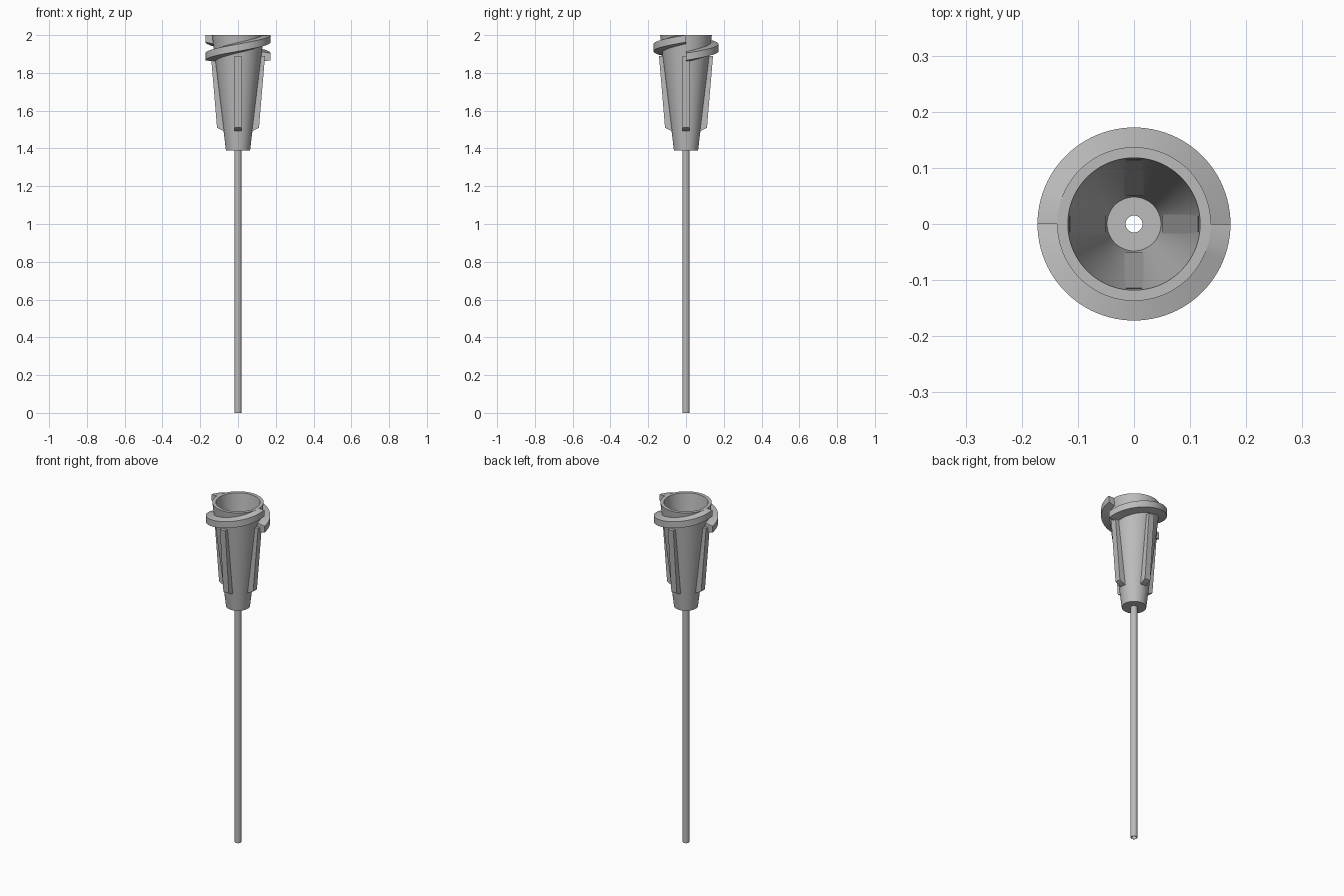
import bpy, bmesh, math

cube = bpy.data.objects.get("Cube")
if cube:
    bpy.data.objects.remove(cube, do_unlink=True)


def material(name, value):
    mat = bpy.data.materials.new(name)
    mat.use_nodes = True
    color = (value, value, value, 1)
    mat.diffuse_color = color
    mat.node_tree.nodes["Principled BSDF"].inputs["Base Color"].default_value = color
    return mat


GREY = material("plain grey", 0.5)


def finish(name, bm):
    bmesh.ops.recalc_face_normals(bm, faces=bm.faces)
    mesh = bpy.data.meshes.new(name)
    bm.to_mesh(mesh)
    bm.free()
    mesh.materials.append(GREY)
    obj = bpy.data.objects.new(name, mesh)
    bpy.context.collection.objects.link(obj)
    bpy.ops.object.select_all(action="DESELECT")
    obj.select_set(True)
    bpy.context.view_layer.objects.active = obj
    bpy.ops.object.shade_smooth_by_angle(angle=math.radians(30))
    return obj


def bridge(bm, a, b):
    for i in range(len(a)):
        j = (i + 1) % len(a)
        bm.faces.new((a[i], a[j], b[j], b[i]))


def sweep(name, sections, closed):
    """Skin a list of (angle, [(radius, z), ...]) cross-sections."""
    bm = bmesh.new()
    rings = [[bm.verts.new((r * math.cos(a), r * math.sin(a), z)) for r, z in pts]
             for a, pts in sections]
    for a, b in zip(rings, rings[1:]):
        bridge(bm, a, b)
    if closed:
        bridge(bm, rings[-1], rings[0])
    else:
        bm.faces.new(rings[0])
        bm.faces.new(rings[-1])
    return finish(name, bm)


def lathe(name, profile, steps):
    return sweep(name, [(math.tau * i / steps, profile) for i in range(steps)], True)


# Hollow tapered hub with a flat floor inside
lathe("hub", [(0.016, 1.39), (0.064, 1.39), (0.137, 2.0),
              (0.118, 2.0), (0.048, 1.45), (0.016, 1.45)], 96)

# Thin open tube
lathe("needle_tube", [(0.018, 0), (0.018, 1.45), (0.015, 1.45), (0.015, 0)], 32)

# Two half-turn thread ridges, trimmed level at the rim and the start
STEPS = 48
for side, start in (("front", math.pi), ("back", 0)):
    sections = []
    for i in range(STEPS + 1):
        t = i / STEPS
        mid = 1.885 + 0.097 * t
        pts = [(0.116 + 0.017 * t, mid - 0.028), (0.172, mid - 0.019),
               (0.172, mid + 0.019), (0.122 + 0.01 * t, mid + 0.028)]
        sections.append((start + math.pi * t,
                         [(r, min(2.0, max(1.86, z))) for r, z in pts]))
    sweep(side + "_thread", sections, False)

# Four grip ribs whose inner faces show slightly inside the hub
RIB = [(0.111, 1.51), (0.143, 1.89), (0.122, 1.89),
       (0.1145, 1.98), (0.0505, 1.49), (0.072, 1.49)]
HALF = 0.0175
for k, side in enumerate(("left", "back", "right", "front")):
    c, s = math.cos(k * math.pi / 2), math.sin(k * math.pi / 2)
    bm = bmesh.new()
    ends = [[bm.verts.new((r * c - w * s, r * s + w * c, z)) for r, z in RIB]
            for w in (-HALF, HALF)]
    bridge(bm, *ends)
    for end in ends:
        bm.faces.new(end)
    finish(side + "_rib", bm)
